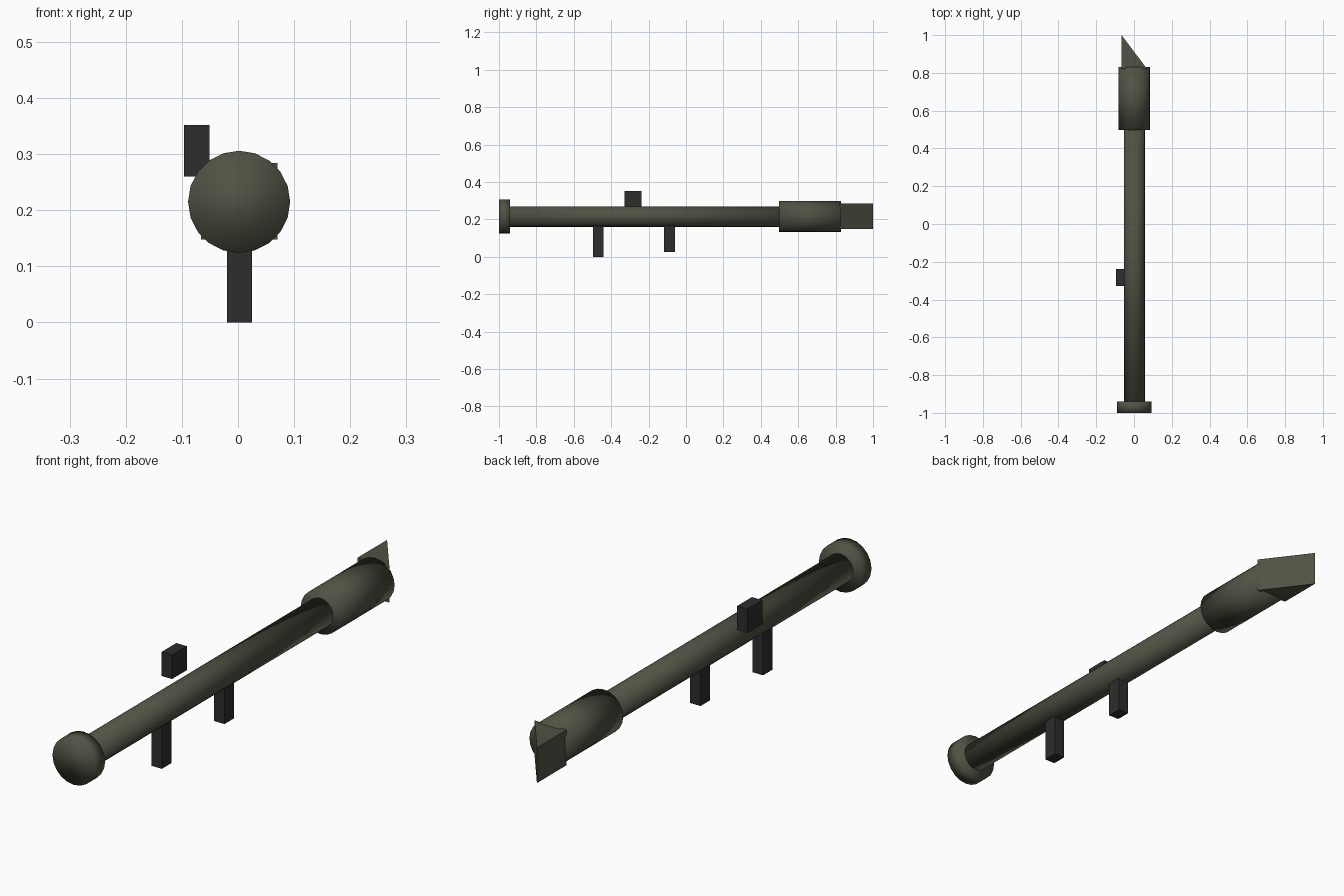
import bpy
import math
from mathutils import Vector

cube = bpy.data.objects.get("Cube")
if cube:
    bpy.data.objects.remove(cube, do_unlink=True)


def make_material(name, colour):
    mat = bpy.data.materials.new(name)
    mat.use_nodes = True
    mat.diffuse_color = (*colour, 1)
    mat.node_tree.nodes["Principled BSDF"].inputs["Base Color"].default_value = (*colour, 1)
    return mat


olive = make_material("olive green", (0.078, 0.084, 0.057))
dark = make_material("dark grey", (0.026, 0.026, 0.026))

AXIS_X, AXIS_Z = 0.002, 0.215


def tube(name, radius, y0, y1, sides=20):
    """Smooth closed cylinder lying along y."""
    bpy.ops.mesh.primitive_cylinder_add(
        vertices=sides, radius=radius, depth=y1 - y0,
        location=(AXIS_X, (y0 + y1) / 2, AXIS_Z), rotation=(math.pi / 2, 0, 0))
    obj = bpy.context.object
    obj.name = name
    bpy.ops.object.shade_smooth()
    obj.data.materials.append(olive)


def block(name, low, high):
    """Dark box between two corners."""
    low, high = Vector(low), Vector(high)
    bpy.ops.mesh.primitive_cube_add(size=1, location=(low + high) / 2)
    obj = bpy.context.object
    obj.name = name
    obj.scale = high - low
    bpy.ops.object.transform_apply(location=False, rotation=False, scale=True)
    obj.data.materials.append(dark)


# Launch tube with its wide ends
tube("main_tube", 0.055, -0.96, 0.52)
tube("front_cap", 0.091, -1.0, -0.94)
tube("rear_chamber", 0.083, 0.497, 0.83)

# Triangular exhaust deflector, pointed on the right side
outline = [(-0.066, 0.82), (0.07, 0.82), (-0.066, 1.0)]
verts = [(x, y, z) for z in (0.148, 0.284) for x, y in outline]
faces = [(2, 1, 0), (3, 4, 5)]
faces += [(i, (i + 1) % 3, (i + 1) % 3 + 3, i + 3) for i in range(3)]
mesh = bpy.data.meshes.new("exhaust_wedge")
mesh.from_pydata(verts, [], faces)
mesh.materials.append(olive)
wedge = bpy.data.objects.new("exhaust_wedge", mesh)
bpy.context.collection.objects.link(wedge)

# Grips below and sight at the upper right
block("front_grip", (-0.02, -0.498, 0.0), (0.025, -0.44, 0.18))
block("rear_grip", (-0.02, -0.118, 0.027), (0.025, -0.06, 0.18))
block("sight", (-0.096, -0.328, 0.26), (-0.051, -0.238, 0.352))
